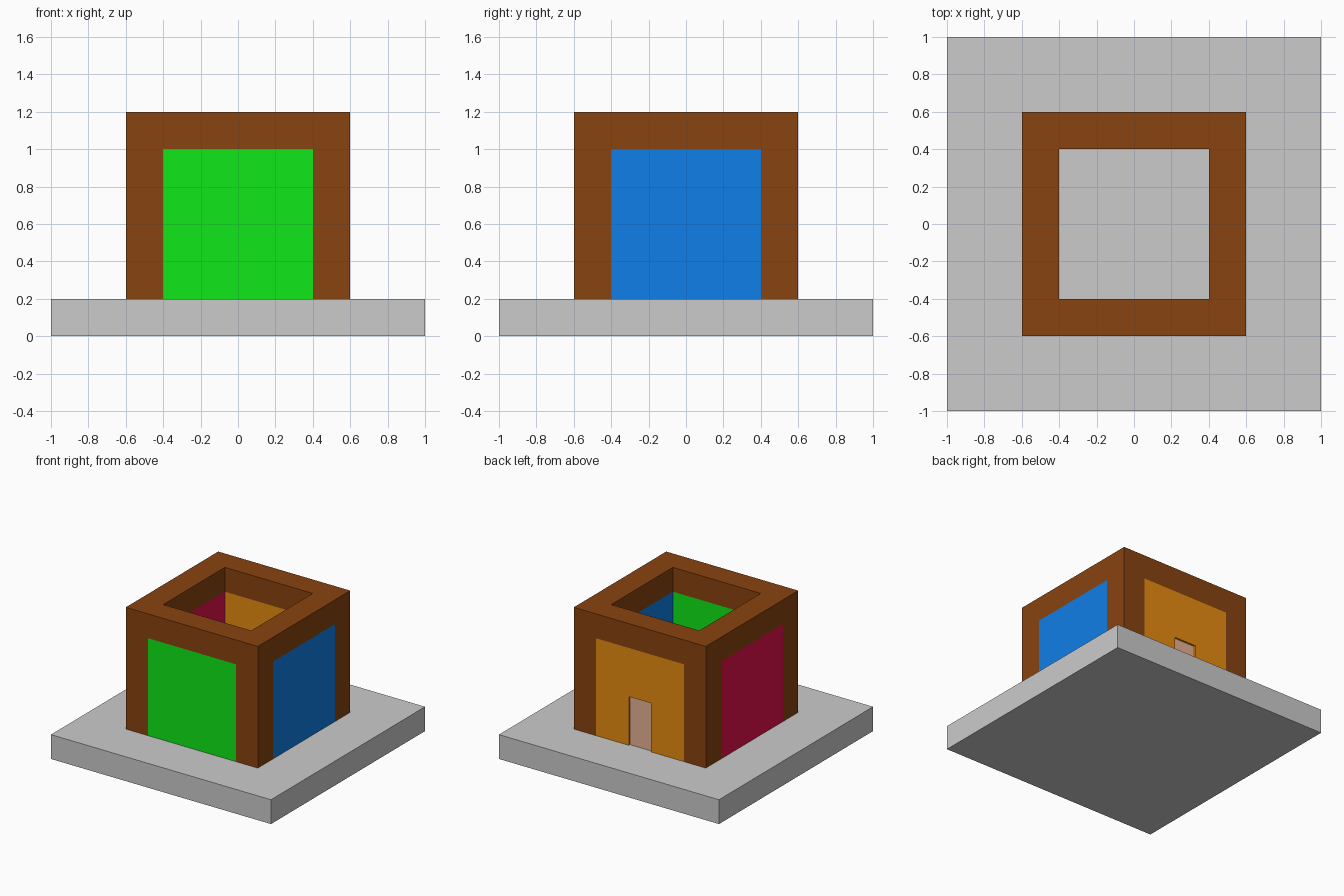
import bpy, bmesh
from mathutils import Vector

if "Cube" in bpy.data.objects:
    bpy.data.objects.remove(bpy.data.objects["Cube"])


def material(name, rgb):
    mat = bpy.data.materials.new(name)
    mat.diffuse_color = (*rgb, 1)
    mat.use_nodes = True
    mat.node_tree.nodes["Principled BSDF"].inputs["Base Color"].default_value = mat.diffuse_color
    return mat


def prism(name, profile, y0, y1, mat=None):
    """Extrude an x-z outline from y0 to y1."""
    bm = bmesh.new()
    face = bm.faces.new([bm.verts.new((x, y0, z)) for x, z in profile])
    ext = bmesh.ops.extrude_face_region(bm, geom=[face])
    verts = [v for v in ext["geom"] if isinstance(v, bmesh.types.BMVert)]
    bmesh.ops.translate(bm, verts=verts, vec=Vector((0, y1 - y0, 0)))
    bmesh.ops.recalc_face_normals(bm, faces=bm.faces)
    mesh = bpy.data.meshes.new(name)
    bm.to_mesh(mesh)
    bm.free()
    if mat:
        mesh.materials.append(mat)
    obj = bpy.data.objects.new(name, mesh)
    bpy.context.collection.objects.link(obj)
    return obj


def box(name, x, y, z, mat=None):
    outline = [(x[0], z[0]), (x[1], z[0]), (x[1], z[1]), (x[0], z[1])]
    return prism(name, outline, y[0], y[1], mat)


brown = material("brown", (0.25, 0.056, 0.005))
green = material("green", (0.005, 0.8, 0.009))
blue = material("blue", (0.005, 0.21, 0.8))
crimson = material("crimson", (0.8, 0.005, 0.073))
orange = material("orange", (0.8, 0.26, 0.005))
tan = material("tan", (0.8, 0.445, 0.3))

FLOOR, LINTEL, TOP = 0.2, 1.0, 1.2
NEG, POS, MID, FULL = (-0.6, -0.4), (0.4, 0.6), (-0.4, 0.4), (-0.6, 0.6)
WALL = (FLOOR, LINTEL)

# Base slab
box("base_slab", (-1, 1), (-1, 1), (0, FLOOR))

# Corner posts and top rails
for x, side in ((NEG, "left"), (POS, "right")):
    for y, end in ((NEG, "front"), (POS, "back")):
        box(f"post_{end}_{side}", x, y, WALL, brown)
    box(f"rail_{side}", x, MID, (LINTEL, TOP), brown)
for y, end in ((NEG, "front"), (POS, "back")):
    box(f"rail_{end}", FULL, y, (LINTEL, TOP), brown)

# Wall panels flush with the frame
box("wall_front", MID, NEG, WALL, green)
box("wall_right", POS, MID, WALL, blue)
box("wall_left", NEG, MID, WALL, crimson)

# Back wall with a doorway, and the slightly recessed door
half = [(0.1, 0.6), (0.1, FLOOR), (0.4, FLOOR), (0.4, LINTEL)]
prism("wall_back", half + [(-x, z) for x, z in reversed(half)], *POS, orange)
box("door", (-0.1, 0.1), (0.415, 0.585), (FLOOR, 0.6), tan)
